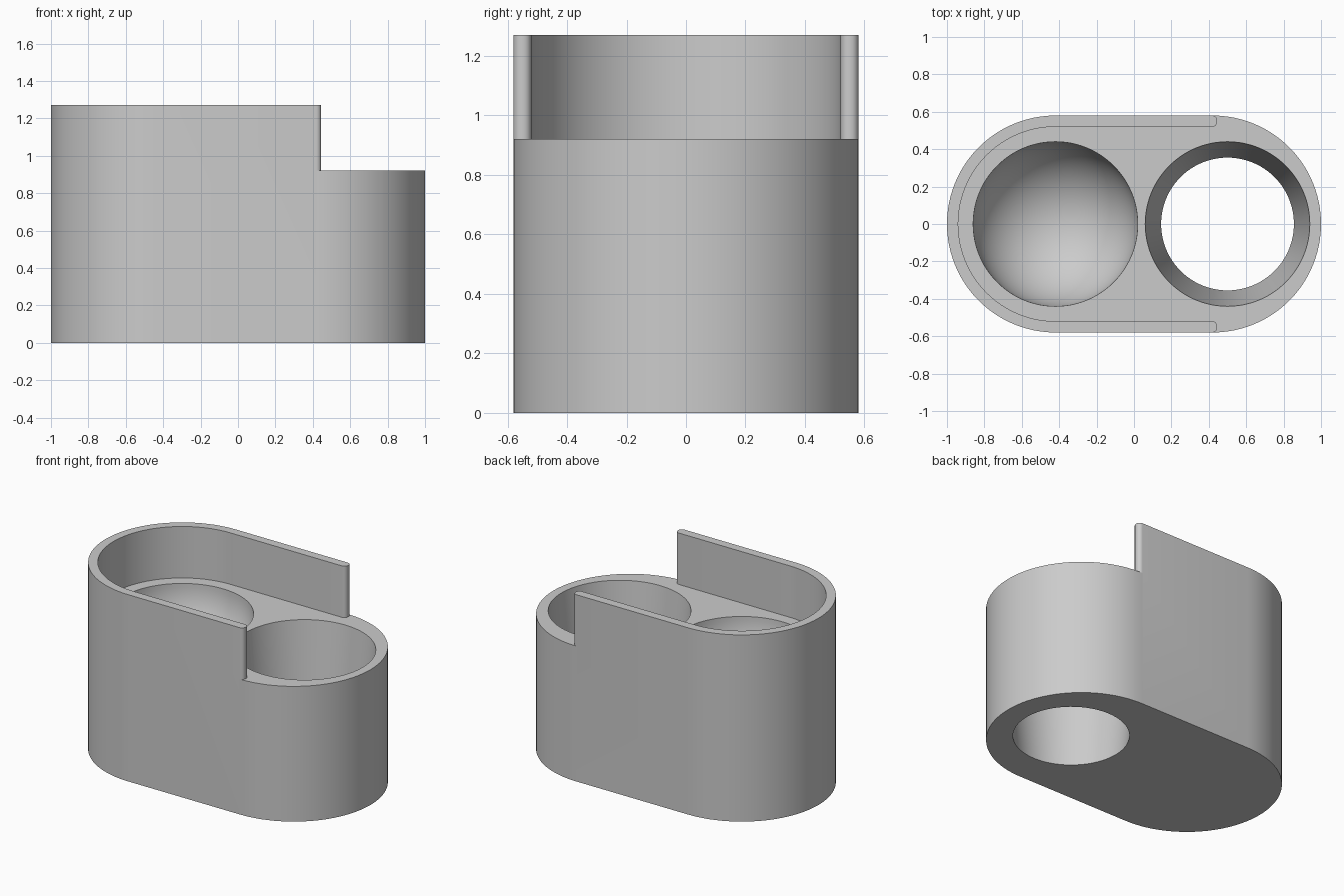
import bpy, bmesh
from math import sin, cos, pi, radians

if "Cube" in bpy.data.objects:
    bpy.data.objects.remove(bpy.data.objects["Cube"], do_unlink=True)

HALF, CENTRE, WALL = 0.58, 0.42, 0.06    # footprint radius, end centres, rim thickness
DECK, TOP, RIM_END = 0.92, 1.27, 0.445   # deck height, rim height, where the rim stops

grey = bpy.data.materials.new("plain grey")
grey.use_nodes = True
grey.diffuse_color = (0.6, 0.6, 0.6, 1)
grey.node_tree.nodes["Principled BSDF"].inputs["Base Color"].default_value = (0.6, 0.6, 0.6, 1)


def arc(cx, cy, r, start, end, steps):
    """Points along an arc, angles in degrees."""
    angles = [radians(start + (end - start) * i / steps) for i in range(steps + 1)]
    return [(cx + r * cos(a), cy + r * sin(a)) for a in angles]


def finish(name, bm):
    bmesh.ops.recalc_face_normals(bm, faces=bm.faces)
    mesh = bpy.data.meshes.new(name)
    bm.to_mesh(mesh)
    bm.free()
    mesh.materials.append(grey)
    obj = bpy.data.objects.new(name, mesh)
    bpy.context.collection.objects.link(obj)
    return obj


def prism(name, outline, z0, z1):
    bm = bmesh.new()
    face = bm.faces.new([bm.verts.new((x, y, z0)) for x, y in outline])
    top = bmesh.ops.extrude_face_region(bm, geom=[face])["geom"]
    verts = [v for v in top if isinstance(v, bmesh.types.BMVert)]
    bmesh.ops.translate(bm, verts=verts, vec=(0, 0, z1 - z0))
    return finish(name, bm)


def lathe(name, cx, profile, steps=96):
    """Closed solid turned about a vertical axis from (radius, z) points."""
    bm = bmesh.new()
    rings = []
    for r, z in profile:
        rings.append([bm.verts.new((cx + r * cos(2 * pi * i / steps),
                                    r * sin(2 * pi * i / steps), z)) for i in range(steps)])
    for low, high in zip(rings, rings[1:]):
        for i in range(steps):
            j = (i + 1) % steps
            bm.faces.new((low[i], low[j], high[j], high[i]))
    bm.faces.new(rings[0])
    bm.faces.new(rings[-1])
    return finish(name, bm)


# Full-height block with rounded ends
body = prism("holder_body",
             arc(CENTRE, 0, HALF, -90, 90, 48) + arc(-CENTRE, 0, HALF, 90, 270, 48), 0, TOP)

# Space above the deck: leaves a U-shaped rim with rounded tips
r = 0.027
tip = RIM_END - r
inner = HALF - WALL
upper = ([(1.3, 0.8), (tip, 0.8)] + arc(tip, HALF - r, r, 90, 0, 6)
         + arc(tip, inner + r, r, 0, -90, 6))
lower = [(x, -y) for x, y in reversed(upper)]
deck_cut = prism("deck_cutter", upper + arc(-CENTRE, 0, inner, 90, 270, 48) + lower, DECK, 1.6)

# Round-bottomed cup
R = 0.44
bowl = [(R * sin(a), DECK - R * cos(a)) for a in [radians(1 + 89 * i / 24) for i in range(25)]]
cup_cut = lathe("cup_cutter", -CENTRE, bowl + [(R, 1.1)])

# Tapered through hole
slope = (R - 0.355) / DECK
hole_cut = lathe("hole_cutter", 0.5, [(0.355 + slope * z, z) for z in (-0.1, 1.1)])

for cutter in (deck_cut, cup_cut, hole_cut):
    mod = body.modifiers.new(cutter.name, 'BOOLEAN')
    mod.operation = 'DIFFERENCE'
    mod.solver = 'EXACT'
    mod.object = cutter

# Bake the cuts, then drop the cutters
bpy.context.view_layer.update()
baked = bpy.data.meshes.new_from_object(body.evaluated_get(bpy.context.evaluated_depsgraph_get()))
body.modifiers.clear()
body.data = baked
for cutter in (deck_cut, cup_cut, hole_cut):
    bpy.data.objects.remove(cutter, do_unlink=True)

bpy.context.view_layer.objects.active = body
body.select_set(True)
bpy.ops.object.shade_smooth_by_angle(angle=radians(30))
